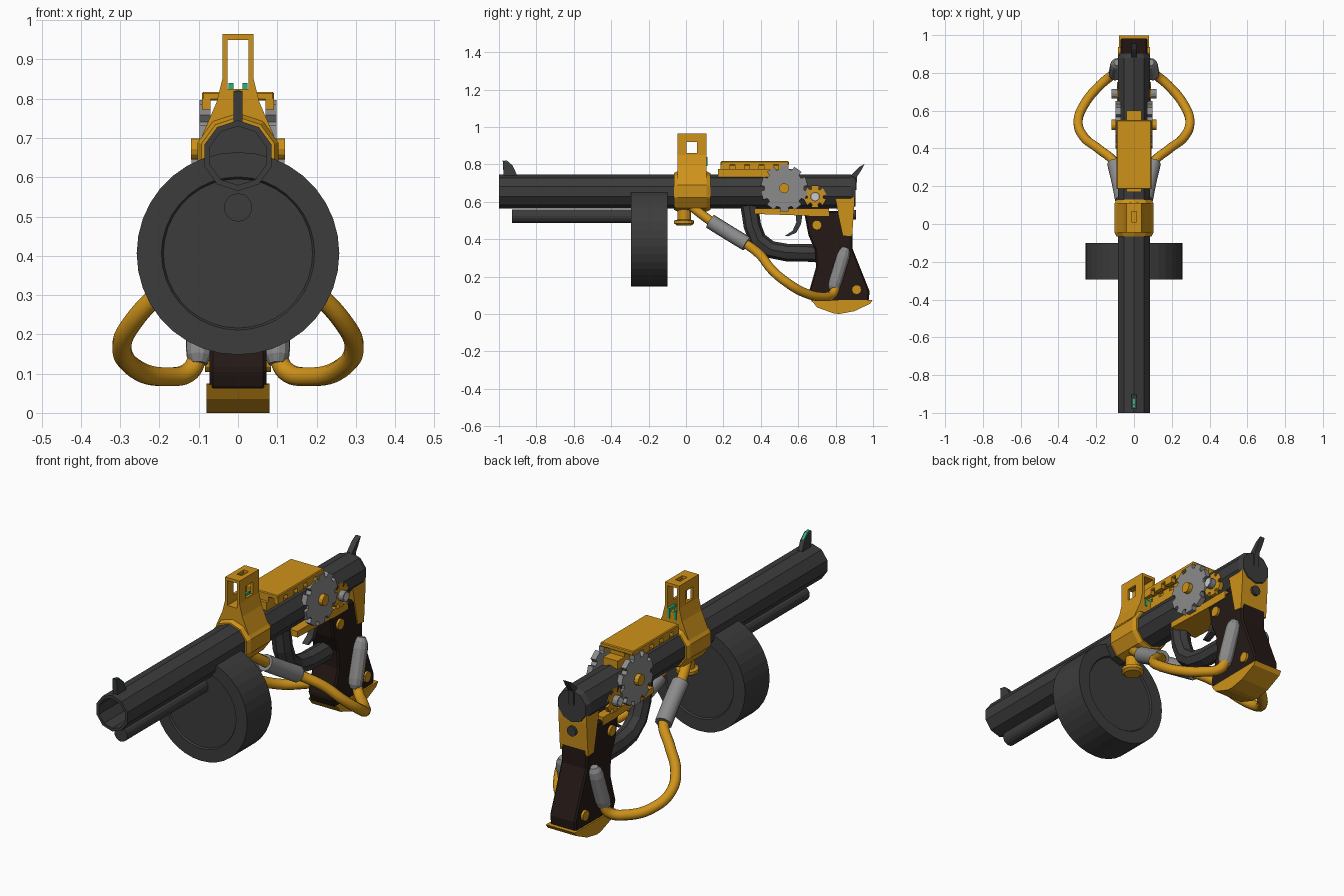
import bpy, bmesh
from math import sin, cos, pi
from mathutils import Vector

if "Cube" in bpy.data.objects:
    bpy.data.objects.remove(bpy.data.objects["Cube"])


def material(name, r, g, b):
    m = bpy.data.materials.new(name)
    m.diffuse_color = (r, g, b, 1)
    m.use_nodes = True
    m.node_tree.nodes["Principled BSDF"].inputs["Base Color"].default_value = m.diffuse_color
    return m


DARK = material("dark_steel", 0.045, 0.045, 0.045)
GOLD = material("brass", 0.62, 0.29, 0.01)
WOOD = material("dark_wood", 0.018, 0.010, 0.008)
GREY = material("grey_steel", 0.26, 0.26, 0.26)
PALE = material("pale_steel", 0.85, 0.85, 0.85)
GREEN = material("green_glow", 0.02, 0.45, 0.2)


def finish(name, bm, mat, smooth=False, bevel=0):
    bmesh.ops.remove_doubles(bm, verts=bm.verts, dist=1e-5)
    bmesh.ops.recalc_face_normals(bm, faces=bm.faces)
    me = bpy.data.meshes.new(name)
    bm.to_mesh(me)
    bm.free()
    ob = bpy.data.objects.new(name, me)
    bpy.context.collection.objects.link(ob)
    if mat:
        me.materials.append(mat)
    if bevel:
        b = ob.modifiers.new("bevel", 'BEVEL')
        b.width, b.segments = bevel, 1
    if smooth:
        bpy.ops.object.select_all(action='DESELECT')
        ob.select_set(True)
        bpy.context.view_layer.objects.active = ob
        bpy.ops.object.shade_smooth_by_angle()
    return ob


def prism(name, pts, a, b, mat, axis='x', bevel=0):
    """Extrude a (y,z) profile along x, or an (x,z) profile along y."""
    bm = bmesh.new()
    place = (lambda p, t: (t, p[0], p[1])) if axis == 'x' else (lambda p, t: (p[0], t, p[1]))
    lo = [bm.verts.new(place(p, a)) for p in pts]
    hi = [bm.verts.new(place(p, b)) for p in pts]
    bm.faces.new(lo)
    bm.faces.new(hi)
    for i in range(len(pts)):
        j = (i + 1) % len(pts)
        bm.faces.new((lo[i], lo[j], hi[j], hi[i]))
    return finish(name, bm, mat, bevel=bevel)


def box(name, x, y, z, mat, bevel=0):
    return prism(name, [(y[0], z[0]), (y[1], z[0]), (y[1], z[1]), (y[0], z[1])], x[0], x[1], mat, bevel=bevel)


def lathe(name, prof, n, origin, direction, mat, smooth=False):
    """Revolve (distance, radius) points about an axis."""
    q = Vector(direction).to_track_quat('Z', 'Y')
    bm = bmesh.new()
    rings = [[bm.verts.new(Vector(origin) + q @ Vector((-r * sin(2 * pi * i / n), r * cos(2 * pi * i / n), t)))
              for i in range(n)] for t, r in prof]
    for r0, r1 in zip(rings, rings[1:]):
        for i in range(n):
            j = (i + 1) % n
            bm.faces.new((r0[i], r0[j], r1[j], r1[i]))
    return finish(name, bm, mat, smooth)


def rod(name, p0, p1, r, mat, n=12, round_end=0, smooth=False):
    d = Vector(p1) - Vector(p0)
    L, e = d.length, round_end
    prof = [(0, 0), (0, r), (L, r), (L, 0)]
    if e:
        prof = [(0, 0), (0, r * .6), (e * .4, r * .9), (e, r), (L - e, r), (L - e * .4, r * .85), (L, r * .5), (L, 0)]
    return lathe(name, prof, n, p0, d, mat, smooth)


def tube(name, pts, r, mat, smooth=True):
    cu = bpy.data.curves.new(name, 'CURVE')
    cu.dimensions = '3D'
    cu.bevel_depth, cu.bevel_resolution, cu.use_fill_caps = r, 3 if smooth else 2, True
    if smooth:
        sp = cu.splines.new('BEZIER')
        sp.bezier_points.add(len(pts) - 1)
        for bp, p in zip(sp.bezier_points, pts):
            bp.co = p
            bp.handle_left_type = bp.handle_right_type = 'AUTO'
        sp.resolution_u = 6
    else:
        sp = cu.splines.new('POLY')
        sp.points.add(len(pts) - 1)
        for bp, p in zip(sp.points, pts):
            bp.co = (*p, 1)
        sp.use_smooth = False
    cu.materials.append(mat)
    ob = bpy.data.objects.new(name, cu)
    bpy.context.collection.objects.link(ob)
    bpy.ops.object.select_all(action='DESELECT')
    ob.select_set(True)
    bpy.context.view_layer.objects.active = ob
    bpy.ops.object.convert(target='MESH')


def gear(name, cy, cz, r_out, r_in, n, x0, x1, mat):
    pts = []
    for i in range(n):
        for f, r in ((-.3, r_out), (.3, r_out), (.36, r_in), (.64, r_in)):
            a = 2 * pi * (i + f) / n + pi / n
            pts.append((cy + r * cos(a), cz + r * sin(a)))
    prism(name, pts, x0, x1, mat)


# Barrel, underbarrel tube and drum magazine
lathe("barrel", [(1.25, 0), (1.25, .075), (0, .075), (0, .09), (1.88, .09), (1.905, .08), (1.905, 0)],
      10, (0, -1, .655), (0, 1, 0), DARK)
rod("underbarrel_tube", (0, -.93, .523), (0, -.28, .523), .036, DARK, 16)
lathe("drum_magazine", [(.008, 0), (.008, .19), (0, .195), (0, .258), (.195, .258), (.195, .195), (.187, .19), (.187, 0)],
      36, (0, -.295, .406), (0, 1, 0), DARK)

# Front sight and hammer
prism("front_sight", [(-.975, .735), (-.98, .82), (-.955, .815), (-.925, .79), (-.9, .735)], -.012, .012, DARK)
prism("front_sight_insert", [(-.972, .821), (-.955, .819), (-.927, .794), (-.94, .79)], -.006, .006, GREEN)
prism("hammer", [(.86, .70), (.885, .745), (.925, .785), (.955, .802), (.935, .765), (.915, .735), (.91, .66)],
      -.014, .014, DARK)

# Collar around the barrel with the sight tower
lathe("collar", [(0, .08), (0, .098), (.02, .108), (.175, .108), (.195, .098), (.195, .08), (0, .08)],
      10, (0, -.065, .655), (0, 1, 0), GOLD)
half = [(.04, .965), (.04, .85), (.055, .79), (.092, .705)]
tower = prism("sight_tower", half + [(-x, z) for x, z in reversed(half)], -.045, .11, GOLD, 'y')
cutters = [box("cutter_front", (-.027, .027), (-.2, .3), (.825, .95), None),
           box("cutter_side", (-.2, .2), (.003, .06), (.86, .92), None),
           box("cutter_top", (-.014, .014), (.01, .065), (.9, 1.1), None),
           rod("cutter_bore", (0, -.2, .655), (0, .3, .655), .085, None, 10)]
for c in cutters:
    m = tower.modifiers.new("cut", 'BOOLEAN')
    m.operation, m.object, m.solver = 'DIFFERENCE', c, 'EXACT'
    c.hide_render = True
    c.hide_set(True)
    c.display_type = 'WIRE'
for s in (-1, 1):
    box("tower_glow", (s * .018 - .006, s * .018 + .006), (.06, .114), (.79, .84), GREEN)
lathe("collar_pin", [(0, 0), (0, .04), (.01, .053), (.025, .053), (.03, .036), (.13, .036), (.13, 0)],
      16, (0, -.01, .474), (0, 0, 1), GOLD)

# Toothed top rail
box("rail_plate", (-.092, .092), (.185, .55), (.795, .817), GOLD, .004)
box("rail_base", (-.04, .04), (.17, .6), (.73, .775), GOLD)
box("rail_spine", (-.03, .03), (.19, .54), (.77, .80), GOLD)
for i in range(5):
    y = .185 + i * .0775
    box("rail_tooth", (-.04, .04), (y, y + .05), (.745, .80), GOLD)
    for s in (-1, 1):
        box("rail_lip", (s * .07, s * .092), (y, y + .05), (.772, .80), GOLD)

# Receiver plate, trigger guard and trigger
prism("receiver_plate", [(.365, .565), (.365, .535), (.66, .525), (.765, .525), (.765, .565)], -.075, .075, GOLD)
tube("trigger_guard", [(0, .335, .6), (0, .355, .47), (0, .385, .395), (0, .45, .345), (0, .54, .328), (0, .72, .325)],
     .047, DARK, False)
prism("trigger", [(.585, .55), (.59, .49), (.57, .445), (.53, .418), (.545, .415), (.59, .435), (.615, .48), (.625, .55)],
      -.016, .016, DARK)

# Grip, back frame and butt cap
prism("grip", [(.63, .55), (.655, .42), (.69, .34), (.695, .25), (.655, .11), (.675, .06), (.975, .06), (.982, .12),
               (.89, .35), (.89, .55)], -.072, .072, WOOD, bevel=.008)
prism("grip_back_frame", [(.79, .655), (.90, .655), (.90, .58), (.888, .415), (.84, .42)], -.078, .078, GOLD)
prism("butt_cap", [(.672, .072), (.70, .035), (.79, .003), (.82, 0), (.90, .015), (.985, .055), (.998, .075)],
      -.08, .08, GOLD)
rod("back_screw", (0, .88, .53), (0, .91, .53), .025, DARK)

# Side parts, mirrored left and right
for s in (-1, 1):
    gear("large_gear", .525, .672, .127, .105, 10, s * .07, s * .098, GREY)
    rod("gear_hub", (s * .05, .525, .672), (s * .12, .525, .672), .027, GOLD)
    gear("small_gear", .69, .627, .062, .042, 6, s * .068, s * .09, GOLD)
    rod("gear_pin", (s * .07, .69, .627), (s * .118, .69, .627), .026, GREY)
    rod("gear_pin_core", (s * .1, .69, .627), (s * .119, .69, .627), .019, PALE)
    for y, z in ((.70, .475), (.912, .13)):
        rod("grip_screw", (s * .06, y, z), (s * .084, y, z), .026, GOLD)
    # Looping hose with its grey sleeve and end fitting
    tube("hose", [(s * .03, .03, .575), (s * .055, .10, .52), (s * .075, .20, .45), (s * .10, .32, .375),
                  (s * .19, .40, .312), (s * .265, .46, .235), (s * .296, .54, .168), (s * .265, .63, .115),
                  (s * .18, .735, .092), (s * .12, .785, .108), (s * .1, .80, .15)], .025, GOLD)
    tube("hose_sleeve", [(s * .06, .13, .495), (s * .075, .21, .445), (s * .102, .325, .375)], .041, GREY)
    rod("hose_fitting", (s * .1, .785, .125), (s * .088, .855, .355), .036, GREY, 12, .05)
